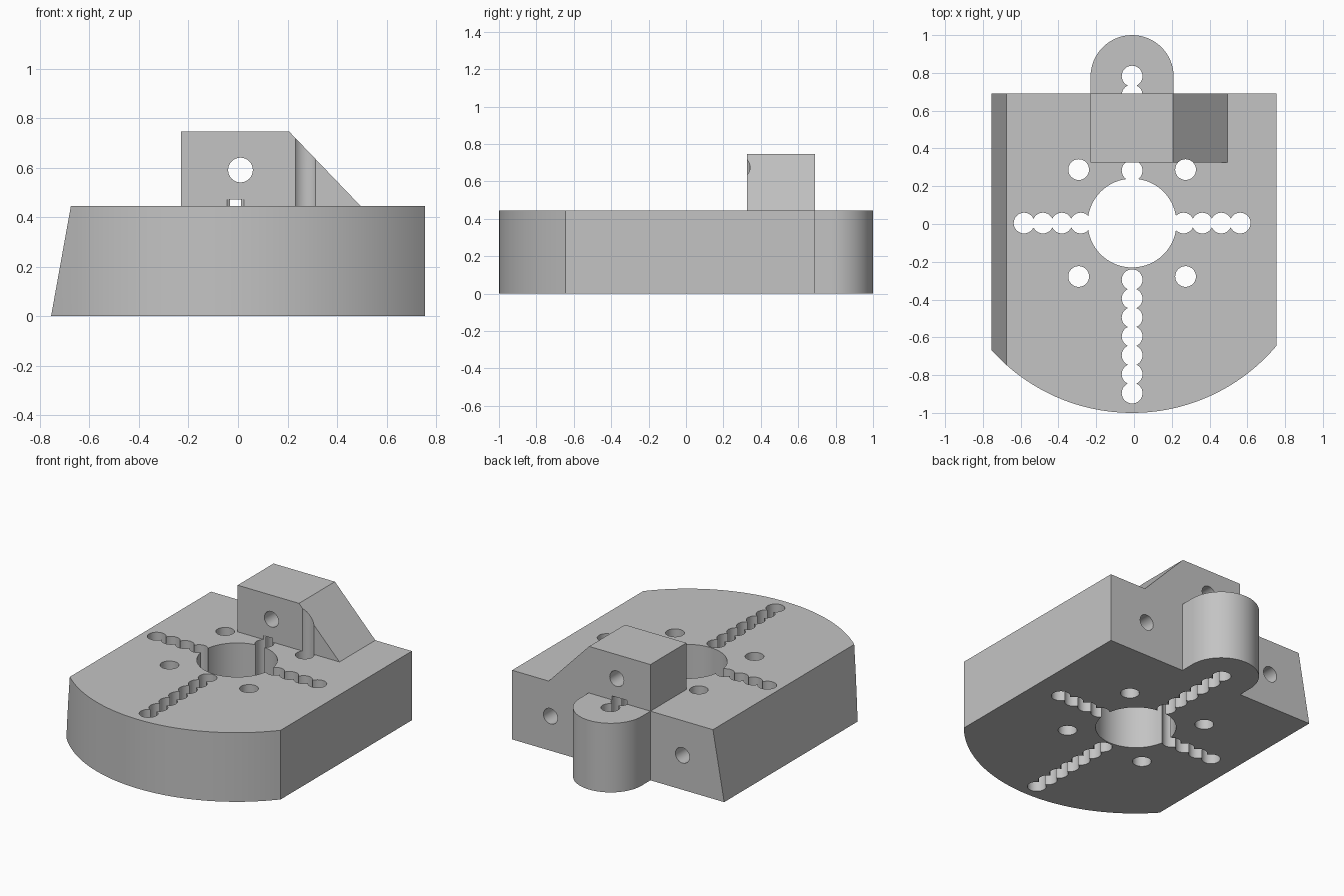
import bpy, bmesh, math
from mathutils import Vector

cube = bpy.data.objects.get("Cube")
if cube:
    bpy.data.objects.remove(cube, do_unlink=True)

CX = -0.01       # axis of the slots and central bore
TOP = 0.445      # plate thickness
HOLE = 0.055     # radius of the small vertical holes

grey = bpy.data.materials.new("machined_grey")
grey.use_nodes = True
colour = (0.55, 0.55, 0.55, 1)
grey.diffuse_color = colour
grey.node_tree.nodes["Principled BSDF"].inputs["Base Color"].default_value = colour


def prism(name, outline, direction, cut_plane=None):
    """Extrude a closed outline along a direction, optionally trimmed by a plane."""
    bm = bmesh.new()
    face = bm.faces.new([bm.verts.new(p) for p in outline])
    ext = bmesh.ops.extrude_face_region(bm, geom=[face])
    verts = [v for v in ext["geom"] if isinstance(v, bmesh.types.BMVert)]
    bmesh.ops.translate(bm, verts=verts, vec=direction)
    if cut_plane:
        co, no = cut_plane
        cut = bmesh.ops.bisect_plane(bm, geom=bm.verts[:] + bm.edges[:] + bm.faces[:],
                                     plane_co=co, plane_no=no, clear_outer=True)
        edges = [e for e in cut["geom_cut"] if isinstance(e, bmesh.types.BMEdge)]
        bmesh.ops.holes_fill(bm, edges=edges)
    bmesh.ops.recalc_face_normals(bm, faces=bm.faces)
    mesh = bpy.data.meshes.new(name)
    bm.to_mesh(mesh)
    bm.free()
    mesh.materials.append(grey)
    obj = bpy.data.objects.new(name, mesh)
    bpy.context.collection.objects.link(obj)
    return obj


def arc(cx, cy, r, start, end, steps):
    angles = [start + (end - start) * i / steps for i in range(steps + 1)]
    return [(cx + r * math.cos(a), cy + r * math.sin(a), 0) for a in angles]


def combine(target, tool, operation):
    """Apply a boolean and discard the tool object."""
    mod = target.modifiers.new("join", 'BOOLEAN')
    mod.operation, mod.solver, mod.object = operation, 'EXACT', tool
    bpy.context.view_layer.objects.active = target
    bpy.ops.object.modifier_apply(modifier=mod.name)
    bpy.data.objects.remove(tool, do_unlink=True)


def drill_down(x, y, r, top, steps=32):
    ring = [(px, py, -0.1) for px, py, _ in arc(x, y, r, 0, math.tau, steps)[:-1]]
    combine(plate, prism("cutter", ring, (0, 0, top + 0.1)), 'DIFFERENCE')


def drill_back(x, z, r, y_start):
    ring = [(px, y_start, pz) for px, pz, _ in arc(x, z, r, 0, math.tau, 32)[:-1]]
    combine(plate, prism("cutter", ring, (0, 0.8 - y_start, 0)), 'DIFFERENCE')


# Plate: rounded front, straight sides, rounded tab at the back, slanted right side
half, back, tab = 0.755, 0.69, 0.22
a_left = math.pi + math.acos((half + CX) / 1.0)
a_right = math.tau - math.acos((half - CX) / 1.0)
outline = arc(CX, 0, 1.0, a_left, a_right, 48)
outline += [(half, back, 0), (CX + tab, back, 0)]
outline += arc(CX, 1 - tab, tab, 0, math.pi, 32)
outline += [(CX - tab, back, 0), (-half, back, 0)]
slant = (Vector((-half, 0, 0)), Vector((-TOP, 0, 0.08)))
plate = prism("base_plate", outline, (0, 0, TOP), slant)

# Upright block with a sloping shoulder
profile = [(-0.23, TOP), (0.495, TOP), (0.207, 0.745), (-0.23, 0.745)]
block = prism("upright_block", [(x, 0.325, z) for x, z in profile], (0, back - 0.325, 0))
combine(plate, block, 'UNION')

# Central bore and four corner holes
drill_down(CX, 0.005, 0.235, 0.6, 64)
for x in (CX - 0.283, CX + 0.283):
    for y in (0.288, -0.278):
        drill_down(x, y, HOLE, 1.0)

# Scalloped slots made of overlapping holes
for i in range(4):
    drill_down(CX + 0.272 + 0.1 * i, 0.005, HOLE, 0.6)
    drill_down(CX - 0.272 - 0.1 * i, 0.005, HOLE, 0.6)
for i in range(7):
    drill_down(CX, -0.295 - 0.1 * i, HOLE, 0.6)
for i in range(6):
    drill_down(CX, 0.283 + 0.1 * i, HOLE, 0.47)

# Horizontal holes: through the block, and blind into the back of the plate
drill_back(0.01, 0.59, 0.05, 0.2)
for side in (-1, 1):
    drill_back(0.012 + side * 0.47, 0.222, 0.05, 0.3)

bpy.ops.object.select_all(action='DESELECT')
plate.select_set(True)
bpy.context.view_layer.objects.active = plate
bpy.ops.object.shade_smooth_by_angle(angle=math.radians(30))
